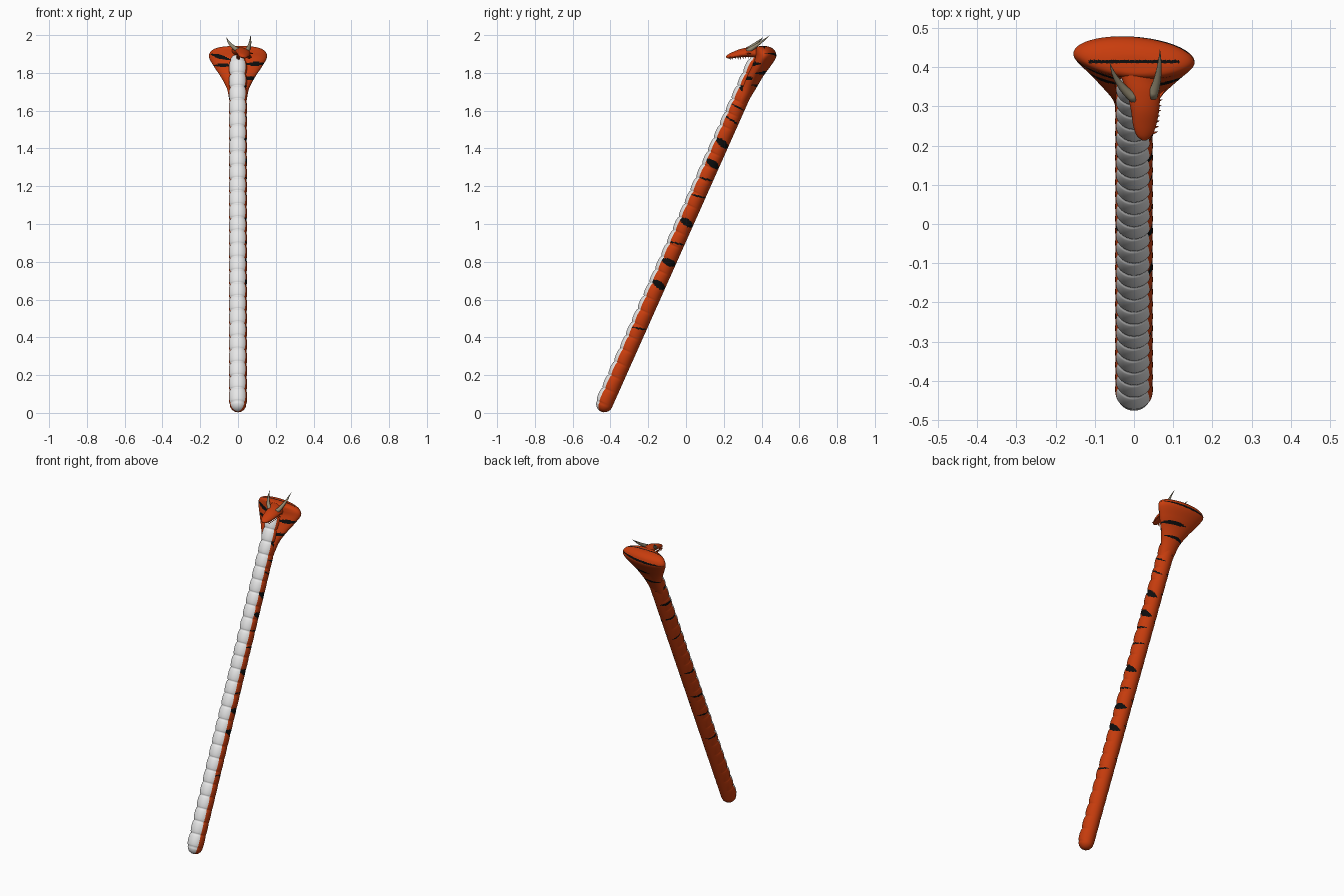
import bpy, bmesh, math, random
from mathutils import Vector

if "Cube" in bpy.data.objects:
    bpy.data.objects.remove(bpy.data.objects["Cube"])

random.seed(4)


def material(name, rgb):
    m = bpy.data.materials.new(name)
    m.diffuse_color = (*rgb, 1)
    m.use_nodes = True
    m.node_tree.nodes["Principled BSDF"].inputs["Base Color"].default_value = m.diffuse_color
    return m


ORANGE = material("orange_scales", (0.58, 0.046, 0.004))
BLACK = material("black_stripes", (0.004, 0.004, 0.004))
WHITE = material("white_belly", (0.80, 0.80, 0.80))
HORN = material("horn_tan", (0.29, 0.25, 0.165))
SKINS = [ORANGE, BLACK, WHITE]


def loft(name, rings, mats, rule=None):
    """Skin a list of equal rings, cap the ends; rule(angle, centre) picks the colour."""
    bm = bmesh.new()
    vs = [[bm.verts.new(p) for p in ring] for ring in rings]
    n = len(rings[0])
    for i in range(len(vs) - 1):
        for j in range(n):
            k = (j + 1) % n
            f = bm.faces.new((vs[i][j], vs[i][k], vs[i + 1][k], vs[i + 1][j]))
            if rule:
                ang = (2 * math.pi * (j + 0.5) / n + math.pi) % (2 * math.pi) - math.pi
                f.material_index = rule(ang, f.calc_center_median())
    bm.faces.new(vs[0])
    bm.faces.new(vs[-1])
    bmesh.ops.recalc_face_normals(bm, faces=bm.faces)
    for f in bm.faces:
        f.smooth = True
    me = bpy.data.meshes.new(name)
    bm.to_mesh(me)
    bm.free()
    for m in mats:
        me.materials.append(m)
    ob = bpy.data.objects.new(name, me)
    bpy.context.collection.objects.link(ob)
    return ob


def resample(rows, steps):
    """Catmull-Rom through rows of numbers."""
    out = []
    for i in range(len(rows) - 1):
        a, b, c, d = (rows[max(0, min(len(rows) - 1, i + o))] for o in (-1, 0, 1, 2))
        for s in range(steps):
            t = s / steps
            out.append([0.5 * (2 * q + (r - p) * t + (2 * p - 5 * q + 4 * r - w) * t * t
                               + (3 * q - p - 3 * r + w) * t ** 3)
                        for p, q, r, w in zip(a, b, c, d)])
    return out + [list(rows[-1])]


def spike(name, base, tip, radius, mat, bend=Vector((0, 0, 0)), sides=12):
    """Tapered spike from base to tip, bowed by bend."""
    base, tip = Vector(base), Vector(tip)
    axis = (tip - base).normalized()
    u = axis.orthogonal().normalized()
    v = axis.cross(u)
    rings = []
    for i in range(9):
        t = i / 8
        c = base.lerp(tip, t) + bend * 4 * t * (1 - t)
        r = radius * max(0.03, (1 - t) ** 0.8)
        rings.append([c + r * (u * math.cos(a) + v * math.sin(a))
                      for a in (2 * math.pi * j / sides for j in range(sides))])
    return loft(name, rings, [mat])


# Long leaning body: scalloped belly plates, smooth back, rounded ends
START, END = Vector((0, -0.432, 0.047)), Vector((0, 0.375, 1.855))
AXIS = (END - START).normalized()
LENGTH = (END - START).length
FRONT = Vector((0, -AXIS.z, AXIS.y))
SIDE = Vector((1, 0, 0))
PLATES, SUB, N, R = 26, 16, 72, 0.044

stations = [(-R * math.cos(a), math.sin(a)) for a in (0.05, 0.3, 0.6, 0.9, 1.2, 1.4)]
stations += [(LENGTH * i / (PLATES * SUB), 1.0) for i in range(PLATES * SUB + 1)]
stations += [(LENGTH + R * math.cos(a), math.sin(a)) for a in (1.2, 0.8, 0.4, 0.05)]
body_rings = []
for s, k in stations:
    phase = (s / LENGTH * PLATES) % 1.0
    bulge = 0.009 * max(0, math.sin(math.pi * phase)) ** 0.4 - 0.002 if 0 <= s <= LENGTH else 0
    ring = []
    for j in range(N):
        a = 2 * math.pi * j / N
        w = max(0, min(1, 0.7 * math.cos(a) + 0.55))
        r = k * (R + w * bulge)
        ring.append(START + AXIS * s + r * (FRONT * math.cos(a) + SIDE * math.sin(a)))
    body_rings.append(ring)

# Stripes: height, half width, side (+1 right, -1 left), slant
stripes = [(z, 0.019, 1) for z in (0.68, 0.80, 1.01, 1.32, 1.43, 1.71)]
stripes += [(z, 0.005, 1) for z in (0.45, 0.90, 1.15, 1.24, 1.55, 1.62)]
stripes += [(z, random.uniform(0.005, 0.010), -1)
            for z in (0.52, 0.70, 0.84, 1.02, 1.30, 1.44, 1.55, 1.66, 1.74)]
stripes = [(*s, random.uniform(-0.012, 0.012)) for s in stripes]


def body_colour(a, c):
    if -1.10 < a < 0.88:
        return 2
    s = (c - START).dot(AXIS)
    for z, w, side, slant in stripes:
        off = (a * side) % (2 * math.pi) - 1.8
        taper = 1 - (off / 1.2) ** 2
        if taper > 0 and abs(s - (z - START.z) / AXIS.z - slant * off) < w * taper:
            return 1
    return 0


loft("serpent_body", body_rings, SKINS, body_colour)

# Flared hood: height, centre y, half width, half depth
hood_rows = resample([
    (1.60, 0.268, 0.040, 0.034), (1.66, 0.298, 0.047, 0.038),
    (1.72, 0.331, 0.060, 0.041), (1.78, 0.364, 0.092, 0.043),
    (1.83, 0.395, 0.125, 0.048), (1.88, 0.421, 0.153, 0.054),
    (1.91, 0.422, 0.147, 0.051), (1.93, 0.415, 0.118, 0.042),
    (1.940, 0.408, 0.070, 0.026), (1.942, 0.405, 0.010, 0.006)], 14)
hood_rings = []
for z, y, a, b in hood_rows:
    ring = []
    for j in range(96):
        t = 2 * math.pi * j / 96
        x = a * math.sin(t)
        ring.append(Vector((x, y - b * math.cos(t) - 0.07 * x, z)))
    hood_rings.append(ring)


# Hood stripes: x range, z, slope, half width, front/back
hood_marks = [
    (0.035, 0.15, 1.848, 0.03, 0.011, 1), (-0.15, -0.035, 1.885, -0.28, 0.011, 1),
    (-0.13, -0.03, 1.84, 0.0, 0.009, 1), (0.035, 0.10, 1.772, 0.0, 0.010, 1),
    (-0.16, 0.16, 1.895, 0.05, 0.007, -1), (-0.04, 0.12, 1.80, 0.0, 0.010, -1),
    (-0.07, 0.07, 1.73, 0.1, 0.008, -1)]


def hood_colour(a, c):
    # thin line across the crown
    if c.z > 1.915 and abs(c.x) < 0.115 and abs(c.y - 0.414) < 0.004:
        return 1
    facing = 1 if abs(a) < math.pi / 2 else -1
    for x0, x1, z, slope, w, face in hood_marks:
        if face == facing and x0 < c.x < x1:
            mid = (x0 + x1) / 2
            taper = 1 - (abs(c.x - mid) / ((x1 - x0) / 2)) ** 2
            if abs(c.z - z - slope * (c.x - mid)) < w * taper:
                return 1
    return 0


loft("hood", hood_rings, SKINS, hood_colour)

# Neck and wedge head: y, centre x, centre z, half width, half height
head_rows = resample([
    (0.420, 0.005, 1.908, 0.055, 0.029), (0.370, 0.014, 1.910, 0.045, 0.026),
    (0.335, 0.024, 1.910, 0.042, 0.024), (0.290, 0.028, 1.905, 0.036, 0.021),
    (0.250, 0.027, 1.895, 0.029, 0.016), (0.225, 0.026, 1.888, 0.019, 0.011),
    (0.213, 0.026, 1.885, 0.005, 0.004)], 6)
loft("head", [[Vector((x + a * math.cos(t), y, z + b * math.sin(t) - 0.18 * a * math.cos(t)))
               for t in (2 * math.pi * j / 32 for j in range(32))]
              for y, x, z, a, b in head_rows], [ORANGE])

# Curved horns
spike("horn_left", (0.004, 0.318, 1.918), (-0.062, 0.412, 1.990), 0.014, HORN,
      Vector((-0.010, -0.004, -0.004)))
spike("horn_right", (0.046, 0.325, 1.915), (0.066, 0.445, 1.999), 0.014, HORN,
      Vector((0.006, -0.004, -0.006)))

# Jaw spikes on both sides
for i in range(8):
    y = 0.232 + 0.0135 * i
    half = 0.022 + 0.0018 * i
    z = 1.884 + 0.0014 * i
    spike("jaw_spike_right", (0.026 + half, y, z), (0.040 + half, y + 0.004, z - 0.012),
          0.004, ORANGE, sides=8)
    spike("jaw_spike_left", (0.030 - half, y, z), (0.028 - half, y + 0.004, z - 0.018),
          0.004, ORANGE, sides=8)
spike("cheek_spike", (0.058, 0.318, 1.905), (0.083, 0.346, 1.902), 0.006, ORANGE, sides=8)
